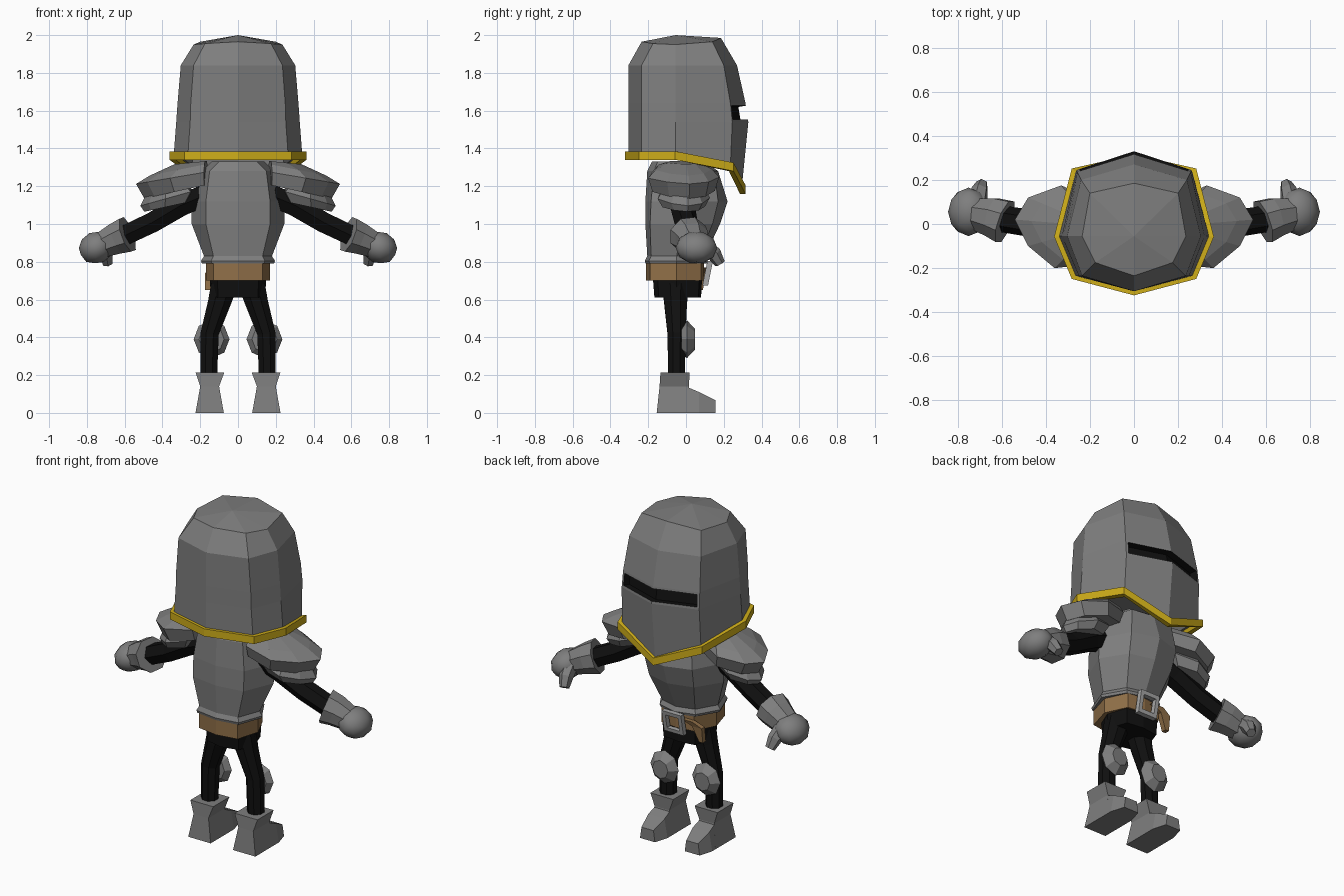
import bpy, bmesh
from mathutils import Vector, Matrix
from math import cos, sin, pi

if "Cube" in bpy.data.objects:
    bpy.data.objects.remove(bpy.data.objects["Cube"])


def material(name, rgb):
    m = bpy.data.materials.new(name)
    m.use_nodes = True
    m.diffuse_color = (*rgb, 1)
    m.node_tree.nodes["Principled BSDF"].inputs["Base Color"].default_value = (*rgb, 1)
    return m


STEEL = material("steel grey", (0.21, 0.21, 0.21))
BUCKLE = material("bright steel", (0.38, 0.38, 0.38))
GOLD = material("gold", (0.62, 0.42, 0.01))
LEATHER = material("brown leather", (0.28, 0.16, 0.065))
CLOTH = material("black cloth", (0.005, 0.005, 0.005))


def finish(name, bm, mats, mirror=False):
    bmesh.ops.recalc_face_normals(bm, faces=bm.faces)
    me = bpy.data.meshes.new(name)
    bm.to_mesh(me)
    bm.free()
    ob = bpy.data.objects.new(name, me)
    bpy.context.scene.collection.objects.link(ob)
    for m in mats:
        me.materials.append(m)
    if mirror:
        ob.modifiers.new("Mirror", 'MIRROR').use_mirror_merge = False
    return ob


def loft(rings, cyclic=False):
    """Skin a stack of equal-sized rings and cap (or join) the ends."""
    bm = bmesh.new()
    vs = [[bm.verts.new(p) for p in r] for r in rings]
    n = len(vs[0])
    pairs = list(zip(vs, vs[1:])) + ([(vs[-1], vs[0])] if cyclic else [])
    for a, b in pairs:
        for i in range(n):
            j = (i + 1) % n
            bm.faces.new((a[i], a[j], b[j], b[i]))
    if not cyclic:
        bm.faces.new(vs[0])
        bm.faces.new(vs[-1])
    bmesh.ops.recalc_face_normals(bm, faces=bm.faces)
    return bm


def full(half):
    """Complete a +x half outline running from front to back."""
    return half + [(-p[0], *p[1:]) for p in half[-2:0:-1]]


def outline(z, front, fc, side, bc, back):
    zs = z if isinstance(z, tuple) else (z,) * 5
    xy = [(0, front), fc, side, bc, (0, back)]
    return full([(*p, h) for p, h in zip(xy, zs)])


def grow(ring, s, dz=0, cy=-0.02):
    return [(x * s, cy + (y - cy) * s, z + dz) for x, y, z in ring]


def tube(path, radii, sides=6, flat=1.0):
    """Rings around a path; flat scales the width across y."""
    pts = [Vector(p) for p in path]
    rings = []
    for i, p in enumerate(pts):
        t = (pts[min(i + 1, len(pts) - 1)] - pts[max(i - 1, 0)]).normalized()
        u = t.cross(Vector((0, 1, 0))).normalized()
        v = u.cross(t)
        rings.append([p + radii[i] * (u * cos(a) + v * sin(a) * flat)
                      for a in [2 * pi * (k + 0.5) / sides for k in range(sides)]])
    return loft(rings)


def rect(x0, x1, y0, y1, z):
    return [(x0, y0, z), (x1, y0, z), (x1, y1, z), (x0, y1, z)]


# Helmet: closed shell with a hollow underside
crown = outline((1.985, 1.965, 1.95, 1.955, 1.965), 0.185, (0.2, 0.14), (0.235, -0.055), (0.175, -0.175), -0.235)
brow = outline(1.84, 0.27, (0.24, 0.2), (0.303, -0.055), (0.235, -0.235), -0.305)
slit_top = outline(1.64, 0.315, (0.257, 0.235), (0.32, -0.055), (0.25, -0.235), -0.305)
slit_low = outline(1.54, 0.33, (0.26, 0.245), (0.327, -0.055), (0.253, -0.235), -0.305)
hem = outline((1.19, 1.31, 1.37, 1.37, 1.37), 0.295, (0.265, 0.235), (0.34, -0.055), (0.265, -0.235), -0.305)
lining = [(x, y, 1.48) for x, y, z in grow(slit_low, 0.8)]
bm = loft([crown, brow, slit_top, slit_low, hem, grow(hem, 0.93), lining])
bm.faces.ensure_lookup_table()
top = max(bm.faces, key=lambda f: f.calc_center_median().z)
bmesh.ops.poke(bm, faces=[top])
max(bm.verts, key=lambda v: len(v.link_edges)).co = (0, -0.055, 2.0)

# Eye slit: recess in the two forward faces
slit = [f for f in bm.faces if f.calc_center_median().y > 0.22
        and all(1.53 < v.co.z < 1.65 for v in f.verts)]
bmesh.ops.inset_region(bm, faces=slit, thickness=0.014, use_even_offset=True)
walls = bmesh.ops.inset_region(bm, faces=slit, thickness=0.001, depth=-0.04)["faces"]
for f in slit + walls:
    f.material_index = 1
finish("helmet", bm, [STEEL, CLOTH])

# Gold trim around the helmet hem
inner, outer = grow(hem, 0.97), grow(hem, 1.065)
finish("helmet_trim", loft([grow(outer, 1, 0.015), grow(outer, 1, -0.03),
                            grow(inner, 1, -0.03), grow(inner, 1, 0.015)], True), [GOLD])

# Breastplate with flared lower edge
waist = outline(0.83, 0.1, (0.11, 0.07), (0.18, -0.05), (0.13, -0.185), -0.205)
finish("breastplate", loft([
    outline(1.33, 0.1, (0.1, 0.08), (0.14, -0.02), (0.1, -0.15), -0.18),
    outline(1.28, 0.17, (0.14, 0.15), (0.19, -0.01), (0.15, -0.17), -0.205),
    outline(1.12, 0.22, (0.16, 0.17), (0.25, 0), (0.17, -0.185), -0.215),
    outline(1.0, 0.18, (0.15, 0.14), (0.245, -0.01), (0.17, -0.19), -0.215),
    waist, grow(waist, 1.09, -0.025, -0.06), grow(waist, 1.06, -0.04, -0.06)]), [STEEL])

# Belt, strap end and buckle
belt = outline(0.8, 0.095, (0.11, 0.08), (0.17, -0.05), (0.13, -0.19), -0.212)
finish("belt", loft([belt, grow(belt, 1, -0.1)]), [LEATHER])
finish("belt_strap", loft([rect(-0.12, -0.04, 0.085, 0.11, 0.77), rect(-0.175, -0.11, 0.07, 0.1, 0.74),
                           rect(-0.175, -0.15, 0.06, 0.09, 0.65)]), [LEATHER])
frame = [[(sx * w, y + 0.2 * sz * w, 0.74 + sz * w) for sx, sz in ((-1, -1), (1, -1), (1, 1), (-1, 1))]
         for w, y in ((0.065, 0.1), (0.065, 0.13), (0.042, 0.13), (0.042, 0.1))]
finish("buckle", loft(frame, True), [BUCKLE])

# Hips and legs
hip = outline(0.71, 0.085, (0.11, 0.07), (0.15, -0.05), (0.11, -0.15), -0.175)
finish("hips", loft([hip, grow(hip, 0.95, -0.1)]), [CLOTH])
finish("legs", tube([(0.075, -0.055, 0.67), (0.1, -0.055, 0.58), (0.15, -0.05, 0.42), (0.155, -0.05, 0.19)],
                    [0.075, 0.065, 0.052, 0.048], 8), [CLOTH], True)

# Knee guards: faceted domes
guard = [[(0.14 + w * 0.095 * cos(k * pi / 4), y, 0.39 + w * 0.1 * sin(k * pi / 4)) for k in range(8)]
         for w, y in ((0.7, -0.025), (1, 0.005), (0.55, 0.048))]
finish("knee_guards", loft(guard), [STEEL], True)

# Boots: flared cuff, ankle, heel and tapered toe
finish("boots", loft([rect(0.072, 0.225, -0.135, 0.02, 0.215), rect(0.1, 0.2, -0.14, 0.015, 0.14),
                      rect(0.075, 0.225, -0.155, 0.04, 0)]), [STEEL], True)
toe = [[(0.15 - a, y, 0), (0.15 + a, y, 0), (0.15 + b, y, h), (0.15 - b, y, h)]
       for y, a, b, h in ((0, 0.075, 0.05, 0.14), (0.07, 0.075, 0.055, 0.11), (0.155, 0.05, 0.04, 0.068))]
finish("boot_toes", loft(toe), [STEEL], True)

# Arms and gauntlets
finish("arms", tube([(0.18, -0.03, 1.15), (0.3, -0.02, 1.1), (0.45, 0, 1.01), (0.64, 0.03, 0.92)],
                    [0.065, 0.066, 0.062, 0.06]), [CLOTH], True)
finish("gauntlet_cuffs", tube([(0.585, 0.01, 0.945), (0.64, 0.03, 0.925), (0.73, 0.05, 0.885)],
                              [0.1, 0.09, 0.07], 8, 1.05), [STEEL], True)
bm = bmesh.new()
bmesh.ops.create_icosphere(bm, subdivisions=2, radius=1, matrix=Matrix.Translation((0.75, 0.055, 0.875))
                           @ Matrix.Rotation(0.45, 4, 'Y') @ Matrix.Diagonal((0.095, 0.11, 0.085, 1)))
fist = finish("fists", bm, [STEEL], True)
for p in fist.data.polygons:
    p.use_smooth = True
finish("thumbs", tube([(0.71, 0.1, 0.88), (0.70, 0.15, 0.84), (0.69, 0.18, 0.79)],
                      [0.045, 0.04, 0.028]), [STEEL], True)

# Shoulder armour: upper plate and smaller plate below
rim = [(0.16, 0.1), (0.33, 0.175), (0.48, 0.12), (0.54, 0.02), (0.48, -0.1), (0.36, -0.2), (0.18, -0.18)]


def plate(s, z, slope, cx, cy=-0.01):
    pts = [(cx + (x - cx) * s, cy + (y - cy) * s) for x, y in rim]
    return [(x, y, z - slope * (x - 0.2)) for x, y in pts]


finish("shoulder_plates", loft([plate(0.45, 1.33, 0.1, 0.17), plate(0.8, 1.31, 0.2, 0.17),
                                plate(1, 1.27, 0.17, 0.17), plate(0.88, 1.2, 0.22, 0.17)]), [STEEL], True)
finish("lower_shoulder_plates", loft([plate(0.6, 1.22, 0.25, 0.42), plate(0.74, 1.185, 0.28, 0.45),
                                      plate(0.6, 1.13, 0.22, 0.43)]), [STEEL], True)
